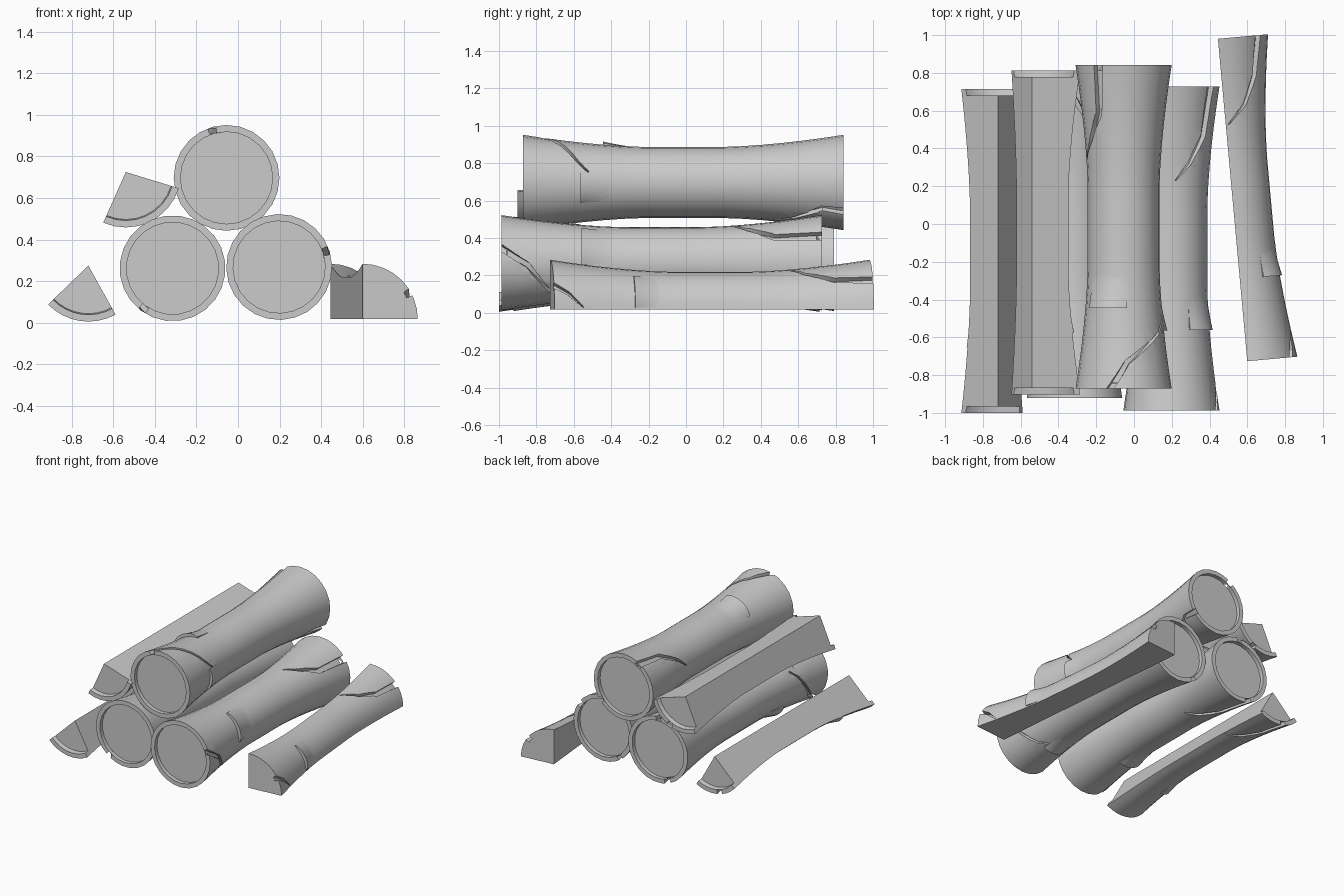
import bpy, bmesh, math
from mathutils import Vector

if "Cube" in bpy.data.objects:
    bpy.data.objects.remove(bpy.data.objects["Cube"])

HALF = 0.857      # half length of every log
BARK = 0.033      # bark thickness


def radius(y, extra=0.0):
    """Log radius: slim in the middle, flared at both ends."""
    t = min(max((abs(y) - 0.2) / 0.66, 0), 1)
    return 0.19 + 0.065 * t ** 1.6 + extra


def polar(r, deg, y):
    a = math.radians(deg)
    return Vector((r * math.cos(a), y, r * math.sin(a)))


def span(a, b, n):
    return [a + (b - a) * i / n for i in range(n + 1)]


def loft(name, sections):
    """Closed solid skinned through equal-length point loops."""
    bm = bmesh.new()
    rings = [[bm.verts.new(p) for p in s] for s in sections]
    n = len(rings[0])
    for a, b in zip(rings, rings[1:]):
        for i in range(n):
            bm.faces.new((a[i], a[(i + 1) % n], b[(i + 1) % n], b[i]))
    bm.faces.new(rings[0])
    bm.faces.new(rings[-1])
    bmesh.ops.recalc_face_normals(bm, faces=bm.faces)
    me = bpy.data.meshes.new(name)
    bm.to_mesh(me)
    bm.free()
    ob = bpy.data.objects.new(name, me)
    bpy.context.collection.objects.link(ob)
    return ob


def crack_cutter(path, w0, extra):
    """Tapering ribbon following (angle, y) points over the bark."""
    pts = []
    for p, q in zip(path, path[1:]):
        pts += [Vector(p).lerp(Vector(q), i / 4) for i in range(4)]
    pts.append(Vector(path[-1]))
    secs = []
    for i, p in enumerate(pts):
        d = pts[min(i + 1, len(pts) - 1)] - pts[max(i - 1, 0)]
        r = radius(p.y, extra)
        k = math.radians(1) * r
        side = Vector((-d.y, d.x * k)).normalized()
        w = w0 * (1 - i / (len(pts) - 1)) / 2 + 0.002
        a, b = p + side * w, p - side * w
        a.x, b.x = p.x + side.x * w / k, p.x - side.x * w / k
        lo, hi = r - BARK + 0.004, r + 0.05
        secs.append([polar(lo, a.x, a.y), polar(hi, a.x, a.y),
                     polar(hi, b.x, b.y), polar(lo, b.x, b.y)])
    return loft("crack_cutter", secs)


def cut(ob, cracks, extra=0.0):
    cutters = [crack_cutter(p, w, extra) for p, w in cracks]
    for c in cutters:
        m = ob.modifiers.new("crack", "BOOLEAN")
        m.operation, m.solver, m.object = "DIFFERENCE", "EXACT", c
    dg = bpy.context.evaluated_depsgraph_get()
    me = bpy.data.meshes.new_from_object(ob.evaluated_get(dg))
    ob.modifiers.clear()
    ob.data = me
    for c in cutters:
        bpy.data.objects.remove(c)


def flake(name, a0, a1, y0, y1, lift, extra=0.0):
    """Lifted bark edge at y0 that sinks back into the log at y1."""
    secs = []
    for i, y in enumerate(span(y0, y1, 6)):
        r, s = radius(y, extra), (1 - i / 6) ** 1.5
        n = 8
        out = [polar(r - 0.003 + lift * s * math.sin(math.pi * (j + 0.6) / (n + 1.2)) ** 0.5,
                     a, y) for j, a in enumerate(span(a0, a1, n))]
        inn = [polar(r - 0.012, a, y) for a in span(a1, a0, n)]
        secs.append(out + inn)
    return loft(name, secs)


def smooth(ob):
    bpy.ops.object.select_all(action="DESELECT")
    ob.select_set(True)
    bpy.context.view_layer.objects.active = ob
    bpy.ops.object.shade_smooth_by_angle(angle=math.radians(35))


def join(name, obs):
    bpy.ops.object.select_all(action="DESELECT")
    for o in obs:
        o.select_set(True)
    bpy.context.view_layer.objects.active = obs[0]
    bpy.ops.object.join()
    obs[0].name = name
    smooth(obs[0])
    return obs[0]


# Round log with recessed ends, split bark and lifted flakes
def circle(r, y):
    return [polar(r, 360 * i / 24, y) for i in range(24)]


rim = radius(HALF) - BARK
log = loft("top_log",
           [circle(rim, -HALF + 0.03), circle(rim, -HALF)]
           + [circle(radius(y), y) for y in span(-HALF, HALF, 16)]
           + [circle(rim, HALF), circle(rim, HALF - 0.03)])
cut(log, [
    ([(110, -0.88), (85, -0.715), (60, -0.64), (30, -0.56), (0, -0.45)], 0.03),
    ([(122, 0.88), (127, 0.6), (150, 0.45), (172, 0.36)], 0.05),
    ([(-38, 0.88), (-36, 0.74), (-55, 0.62), (-78, 0.48)], 0.04)])
log = join("top_log", [log, flake("flake", 85, 150, -0.43, -0.22, 0.028),
                       flake("flake", -30, 15, -0.55, -0.36, 0.022)])

# Pyramid of three logs sharing one mesh
left, right = log.copy(), log.copy()
for ob, name, loc, turn in ((log, "top_log", (-0.055, -0.015, 0.697), 0),
                            (left, "left_log", (-0.315, -0.065, 0.262), 128),
                            (right, "right_log", (0.198, -0.13, 0.268), -88)):
    if ob is not log:
        bpy.context.collection.objects.link(ob)
    ob.name, ob.location = name, loc
    ob.rotation_euler.y = -math.radians(turn)


# Split wedges: flat-sided wood core with a bark strip round the outside
def split_log(name, a0, a1, extra, recess, loc, yaw, cracks, flakes):
    n, ys = 8, span(-HALF, HALF, 16)
    core = loft(name, [[Vector((0, y, 0))] +
                       [polar(radius(y, extra) - BARK + 0.003, a, y) for a in span(a0, a1, n)]
                       for y in span(-HALF + recess, HALF - recess, 16)])
    bark = loft("bark", [[polar(radius(y, extra), a, y) for a in span(a0, a1, n)] +
                         [polar(radius(y, extra) - BARK, a, y) for a in span(a1, a0, n)]
                         for y in ys])
    if cracks:
        cut(bark, cracks, extra)
    parts = [core, bark] + [flake("flake", *f, extra) for f in flakes]
    ob = join(name, parts)
    ob.location = loc
    ob.rotation_euler.z = math.radians(yaw)


split_log("ground_left_split", 224, 299, 0.015, 0.035, (-0.72, -0.143, 0.275), 0,
          [([(255, 0.88), (258, 0.65), (275, 0.5), (296, 0.4)], 0.04)],
          [(224, 250, -0.51, -0.35, 0.02)])
split_log("stacked_split", 246, 343, 0.012, 0.035, (-0.54, -0.045, 0.725), 0,
          [([(295, 0.88), (300, 0.65), (318, 0.5), (340, 0.4)], 0.04)],
          [(315, 343, -0.53, -0.36, 0.025)])
split_log("ground_right_split", 0, 90, 0.012, 0.0, (0.522, 0.127, 0.017), 5.2,
          [([(36, 0.88), (42, 0.65), (60, 0.5), (86, 0.4)], 0.04),
           ([(32, -0.88), (20, -0.78), (3, -0.7)], 0.03)],
          [(3, 55, -0.42, -0.25, 0.025)])
